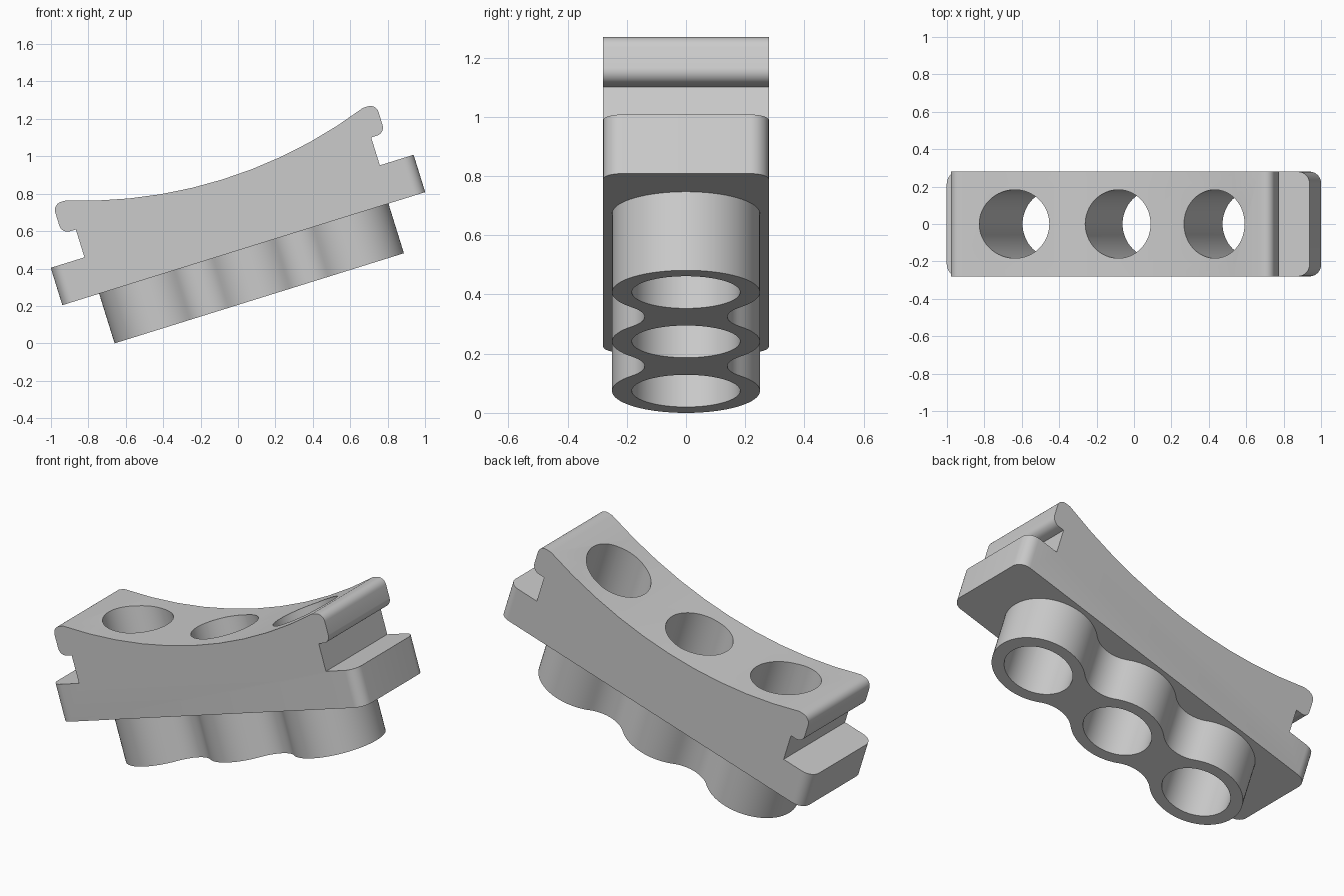
import bpy, bmesh
from math import radians, cos, sin, asin, atan2, pi
from mathutils import Matrix

if "Cube" in bpy.data.objects:
    bpy.data.objects.remove(bpy.data.objects["Cube"])

TILT = Matrix.Translation((0.174, 0, 0.047)) @ Matrix.Rotation(radians(-17.3), 4, 'Y')
SPACING, R_OUT, R_HOLE = 0.56, 0.25, 0.183


def arc(cx, cy, r, a0, a1, n):
    return [(cx + r * cos(a0 + (a1 - a0) * i / n), cy + r * sin(a0 + (a1 - a0) * i / n))
            for i in range(n + 1)]


def prism(bm, pts, offset):
    """Closed solid from a loop of 3D points pushed along offset."""
    face = bm.faces.new([bm.verts.new(p) for p in pts])
    ext = bmesh.ops.extrude_face_region(bm, geom=[face])
    moved = [g for g in ext['geom'] if isinstance(g, bmesh.types.BMVert)]
    bmesh.ops.translate(bm, verts=moved, vec=offset)
    bmesh.ops.recalc_face_normals(bm, faces=bm.faces[:])


def make(name, bm):
    me = bpy.data.meshes.new(name)
    bm.to_mesh(me)
    bm.free()
    ob = bpy.data.objects.new(name, me)
    ob.matrix_world = TILT
    bpy.context.collection.objects.link(ob)
    return ob


# Body: mirrored side profile with flanges, slots, rounded lips and concave top
half = [(1.016, 0.481), (1.016, 0.69), (0.827, 0.69), (0.827, 0.846)]
half += arc(0.86, 0.891, 0.045, -pi / 2, 0, 8)
half += arc(0.86, 0.965, 0.045, 0, pi / 2, 8)
R_TOP = 2.508
a = asin(0.832 / R_TOP)
half += arc(0, 0.868 + R_TOP, R_TOP, a - pi / 2, -pi / 2, 5)
profile = half + [(-u, v) for u, v in reversed(half[:-1])]
bm = bmesh.new()
prism(bm, [(u, -0.28, v) for u, v in profile], (0, 0.56, 0))
# Round the four upright corners of the flanges
corners = [e for e in bm.edges
           if all(abs(v.co.x) > 1.0 for v in e.verts)
           and abs(e.verts[0].co.z - e.verts[1].co.z) > 0.1]
bmesh.ops.bevel(bm, geom=corners, offset=0.065, segments=8, profile=0.5, affect='EDGES')
body = make("curved_bracket", bm)

# Tube cluster: three round lobes joined by tangent concave fillets
rf = 0.161
fy = 0.14 + rf
t = atan2(fy, SPACING / 2)
top = arc(SPACING, 0, R_OUT, 0, pi - t, 24)
top += arc(SPACING / 2, fy, rf, -t, t - pi, 16)[1:]
top += arc(0, 0, R_OUT, t, pi - t, 16)[1:]
top += arc(-SPACING / 2, fy, rf, -t, t - pi, 16)[1:]
top += arc(-SPACING, 0, R_OUT, t, pi, 24)[1:]
loop = top + [(u, -v) for u, v in reversed(top[1:-1])]
bm = bmesh.new()
prism(bm, [(u, v, 0.203) for u, v in loop], (0, 0, 0.33))
tubes = make("tube_cluster", bm)

# Three bores running right through
bm = bmesh.new()
for i in (-1, 0, 1):
    bmesh.ops.create_cone(bm, cap_ends=True, segments=64, radius1=R_HOLE, radius2=R_HOLE,
                          depth=1.4, matrix=Matrix.Translation((i * SPACING, 0, 0.6)))
bores = make("bore_cutter", bm)

bpy.context.view_layer.objects.active = body
for helper, op in ((tubes, 'UNION'), (bores, 'DIFFERENCE')):
    helper.hide_render = True
    mod = body.modifiers.new(op.title(), 'BOOLEAN')
    mod.operation, mod.object, mod.solver = op, helper, 'EXACT'
    bpy.ops.object.modifier_apply(modifier=mod.name)
    bpy.data.objects.remove(helper)

bpy.ops.object.select_all(action='DESELECT')
body.select_set(True)
bpy.ops.object.shade_smooth_by_angle(angle=radians(30))
